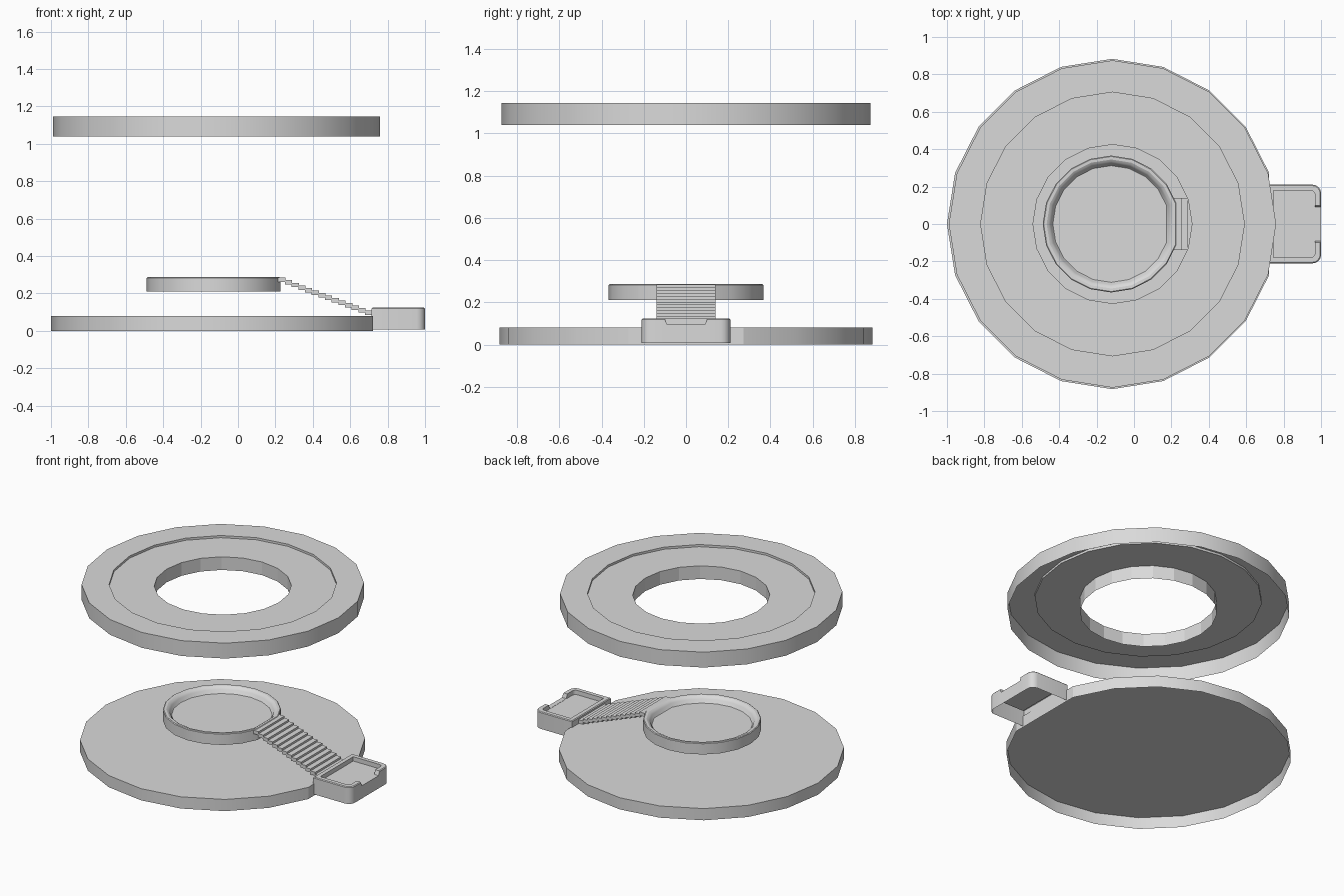
import bpy, bmesh
from math import cos, sin, pi, radians

if "Cube" in bpy.data.objects:
    bpy.data.objects.remove(bpy.data.objects["Cube"], do_unlink=True)

GREY = (0.7, 0.7, 0.7, 1)
mat = bpy.data.materials.new("plain grey")
mat.use_nodes = True
mat.diffuse_color = GREY
mat.node_tree.nodes["Principled BSDF"].inputs["Base Color"].default_value = GREY

SIDES = 20


def loft(name, loops, cap_start=False, cap_end=False, smooth=True):
    """Skin a row of equal-length loops, with optional caps."""
    bm = bmesh.new()
    rows = [[bm.verts.new(p) for p in loop] for loop in loops]
    for a, b in zip(rows, rows[1:]):
        for i in range(len(a)):
            j = (i + 1) % len(a)
            bm.faces.new((a[i], a[j], b[j], b[i]))
    if cap_start:
        bm.faces.new(rows[0][::-1])
    if cap_end:
        bm.faces.new(rows[-1])
    mesh = bpy.data.meshes.new(name)
    bm.to_mesh(mesh)
    bm.free()
    mesh.materials.append(mat)
    ob = bpy.data.objects.new(name, mesh)
    bpy.context.collection.objects.link(ob)
    if smooth:
        bpy.ops.object.select_all(action='DESELECT')
        ob.select_set(True)
        bpy.context.view_layer.objects.active = ob
        bpy.ops.object.shade_smooth_by_angle(angle=radians(25))


def turned(name, axis, profile, flat=False, **options):
    """Twenty-sided turned shell; flat leaves out the corner on the +x side."""
    angles = [2 * pi * i / SIDES for i in range(1 if flat else 0, SIDES)]
    loft(name, [[(axis + r * cos(a), r * sin(a), z) for a in angles]
                for r, z in profile], **options)


# Base disc: shell open below, straight edge towards the tray
turned("base_disc", -0.117, [(0.883, 0), (0.883, 0.08)], flat=True, cap_end=True)

# Raised dish with a rounded lip and a flat floor
turned("dish", -0.122, [(0.366, 0.21), (0.366, 0.283), (0.361, 0.287), (0.345, 0.286),
                        (0.334, 0.28), (0.324, 0.269), (0.316, 0.25), (0.312, 0.246),
                        (0.302, 0.246)], flat=True, cap_end=True)

# Upper ring: shell open below, with a sunken inner band and a faceted hole
turned("upper_ring", -0.115, [(0.875, 1.04), (0.875, 1.145), (0.705, 1.145),
                              (0.705, 1.13), (0.425, 1.13)])
turned("hole_wall", -0.115, [(0.425, 1.13), (0.425, 1.04)], smooth=False)

# Ramp of thin steps from the dish down to the tray
STEPS = 14
run, drop = 0.5 / STEPS, 0.19 / STEPS
for i in range(STEPS):
    x, z = 0.215 + i * run, 0.284 - i * drop
    x_end = x + run + 0.003
    corners = ((x, -0.14), (x_end, -0.14), (x_end, 0.14), (x, 0.14))
    loft(f"step_{i + 1}", [[(px, py, h) for px, py in corners] for h in (z - 0.024, z)],
         cap_start=True, cap_end=True, smooth=False)


# Tray: shell open below, rim interrupted by a notch in the outer wall
def tray_loop(inset, z, notch_z):
    x0, x1, y1 = 0.715 + inset, 1 - inset, 0.21 - inset
    r = 0.045 - inset * 0.7
    half = [(x1, 0.09, notch_z), (x1, 0.1, z)]
    half += [(x1 - r + r * cos(a * pi / 8), y1 - r + r * sin(a * pi / 8), z)
             for a in range(5)]
    half.append((x0, y1, z))
    return half + [(x, -y, h) for x, y, h in reversed(half)]


FLOOR = 0.094
loft("tray", [tray_loop(0, 0.008, 0.008), tray_loop(0, 0.119, FLOOR + 0.001),
              tray_loop(0.005, 0.124, FLOOR + 0.001),
              tray_loop(0.032, 0.124, FLOOR + 0.001),
              tray_loop(0.032, FLOOR, FLOOR)], cap_end=True)
